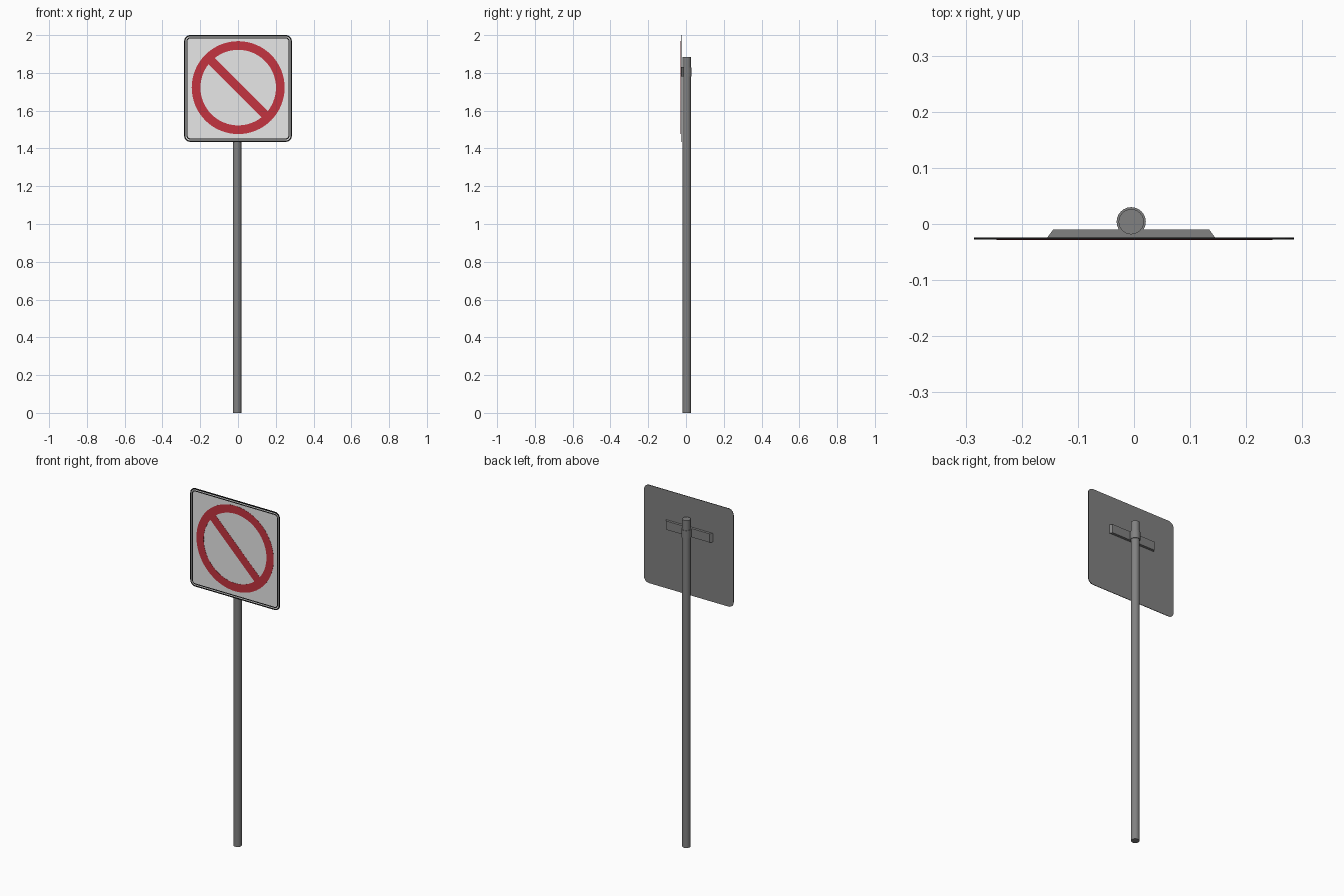
import bpy, bmesh, math

if "Cube" in bpy.data.objects:
    bpy.data.objects.remove(bpy.data.objects["Cube"])

def material(name, rgb):
    m = bpy.data.materials.new(name)
    m.diffuse_color = (*rgb, 1)
    m.use_nodes = True
    m.node_tree.nodes["Principled BSDF"].inputs["Base Color"].default_value = m.diffuse_color
    return m

GREY = material("galvanised grey", (0.22, 0.22, 0.22))
WHITE = material("sign white", (0.80, 0.80, 0.80))
BLACK = material("border black", (0.008, 0.008, 0.008))
RED = material("prohibition red", (0.55, 0.034, 0.05))

def finish(name, bm, mats, smooth=False):
    bmesh.ops.recalc_face_normals(bm, faces=bm.faces)
    me = bpy.data.meshes.new(name)
    bm.to_mesh(me)
    bm.free()
    ob = bpy.data.objects.new(name, me)
    bpy.context.collection.objects.link(ob)
    for m in mats:
        me.materials.append(m)
    if smooth:
        bpy.context.view_layer.objects.active = ob
        ob.select_set(True)
        bpy.ops.object.shade_smooth_by_angle(angle=math.radians(35))
        ob.select_set(False)
    return ob

def bridge(bm, a, b, mat=0):
    n = len(a)
    for i in range(n):
        f = bm.faces.new((a[i], a[(i + 1) % n], b[(i + 1) % n], b[i]))
        f.material_index = mat

def cylinder(name, x, y, z0, z1, r):
    bm = bmesh.new()
    lo, hi = ([bm.verts.new((x + r * math.cos(k * math.tau / 24),
                             y + r * math.sin(k * math.tau / 24), z))
               for k in range(24)] for z in (z0, z1))
    bridge(bm, lo, hi)
    bm.faces.new(lo)
    bm.faces.new(hi)
    return finish(name, bm, [GREY], True)

# post and the clamp band around it
PX, PY = -0.005, 0.004
cylinder("post", PX, PY, 0, 1.885, 0.0225)
cylinder("clamp_band", PX, PY, 1.782, 1.828, 0.026)

# mounting bracket with sloped ends
bm = bmesh.new()
profile = [(-0.150, -0.0245), (0.150, -0.0245), (0.139, -0.010), (-0.139, -0.010)]
lo, hi = ([bm.verts.new((PX + x, y, z)) for x, y in profile] for z in (1.78, 1.83))
bridge(bm, lo, hi)
bm.faces.new(lo)
bm.faces.new(hi)
finish("mounting_bracket", bm, [GREY])

# sign plate: rounded square with nested border bands on the front
ZC, HX, HZ, CORNER = 1.7175, 0.285, 0.2825, 0.032
BACK, FRONT = -0.0245, -0.0275

def rounded_loop(bm, inset, y):
    r = CORNER - inset
    loop = []
    for q, (sx, sz) in enumerate([(1, 1), (-1, 1), (-1, -1), (1, -1)]):
        for k in range(7):
            a = math.radians(90 * q + 15 * k)
            loop.append(bm.verts.new((sx * (HX - CORNER) + r * math.cos(a), y,
                                      ZC + sz * (HZ - CORNER) + r * math.sin(a))))
    return loop

bm = bmesh.new()
back = rounded_loop(bm, 0, BACK)
bm.faces.new(back)
prev = rounded_loop(bm, 0, FRONT)
bridge(bm, back, prev, 2)
for inset, mat in [(0.007, 2), (0.012, 1), (0.018, 2)]:
    cur = rounded_loop(bm, inset, FRONT)
    bridge(bm, prev, cur, mat)
    prev = cur
bm.faces.new(prev).material_index = 1
finish("sign_plate", bm, [GREY, WHITE, BLACK])

# red prohibition ring, a thin plate on the sign face
SX, SZ = 0.001, 1.722
R_OUT, R_IN = 0.246, 0.200
bm = bmesh.new()
loops = [[bm.verts.new((SX + r * math.cos(k * math.tau / 64), y,
                        SZ + r * math.sin(k * math.tau / 64))) for k in range(64)]
         for r, y in [(R_OUT, FRONT), (R_OUT, FRONT - 0.001),
                      (R_IN, FRONT - 0.001), (R_IN, FRONT)]]
for i in range(4):
    bridge(bm, loops[i], loops[(i + 1) % 4])
finish("prohibition_ring", bm, [RED])

# red diagonal bar from upper left to lower right
bm = bmesh.new()
c = math.sqrt(0.5)
corners = [(-0.215, -0.024), (0.215, -0.024), (0.215, 0.024), (-0.215, 0.024)]
lo, hi = ([bm.verts.new((SX + (u + v) * c, y, SZ + (v - u) * c)) for u, v in corners]
          for y in (FRONT, FRONT - 0.0008))
bridge(bm, lo, hi)
bm.faces.new(lo)
bm.faces.new(hi)
finish("prohibition_bar", bm, [RED])
